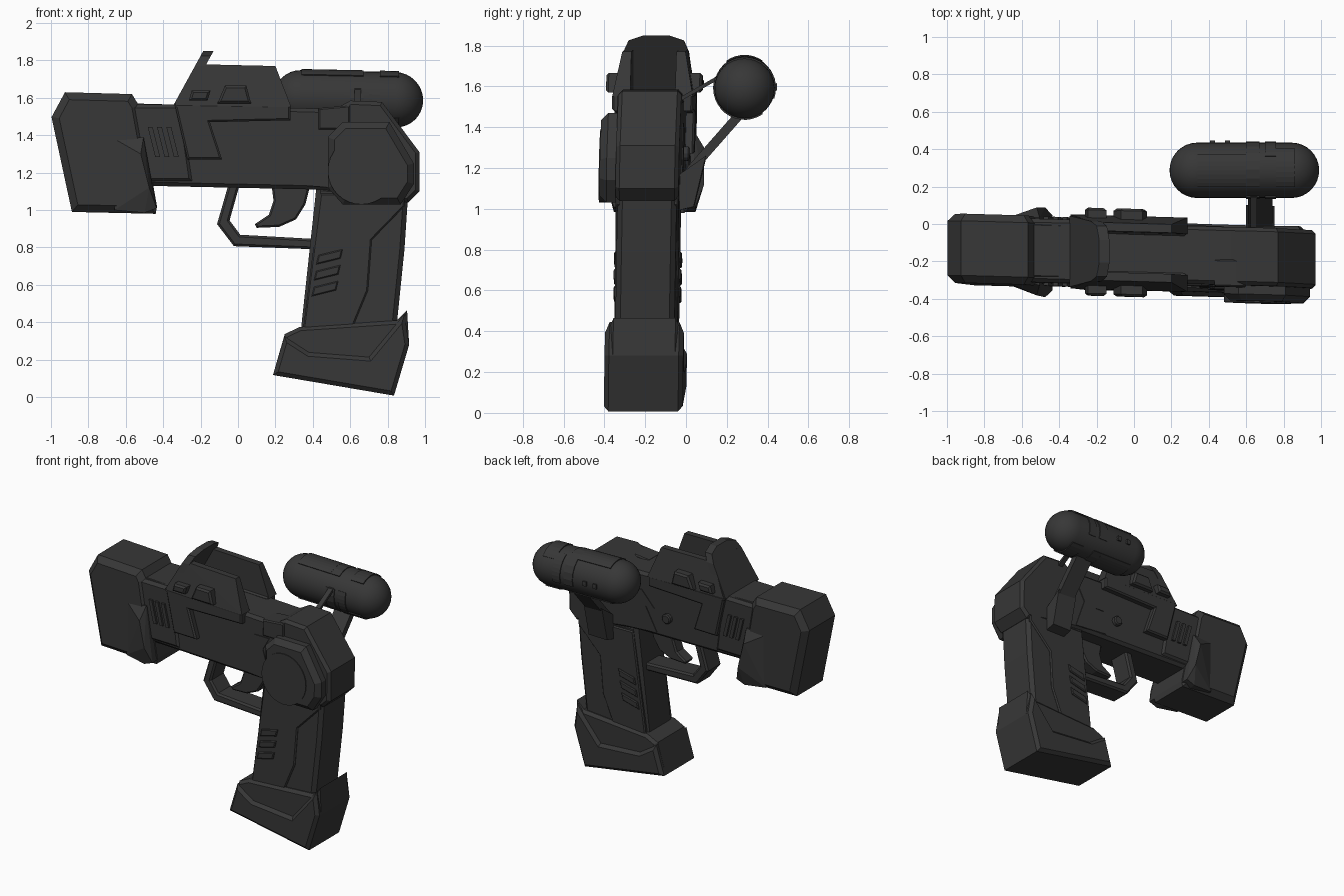
import bpy, bmesh, math
from mathutils import Vector, Matrix

if "Cube" in bpy.data.objects:
    bpy.data.objects.remove(bpy.data.objects["Cube"], do_unlink=True)

GREY = (0.038, 0.038, 0.038, 1)
mat = bpy.data.materials.new("charcoal grey")
mat.use_nodes = True
mat.diffuse_color = GREY
mat.node_tree.nodes["Principled BSDF"].inputs["Base Color"].default_value = GREY

# The gun leans very slightly and sits off the centre line
LEAN = Matrix(((1, 0, 0, 0), (-0.028, 1, 0.02, -0.187), (0, 0, 1, 0), (0, 0, 0, 1)))


def finish(name, bm, lean=True, smooth=False):
    bmesh.ops.recalc_face_normals(bm, faces=bm.faces)
    if lean:
        bm.transform(LEAN)
    me = bpy.data.meshes.new(name)
    bm.to_mesh(me)
    bm.free()
    me.materials.append(mat)
    ob = bpy.data.objects.new(name, me)
    bpy.context.collection.objects.link(ob)
    if smooth:
        bpy.ops.object.select_all(action='DESELECT')
        bpy.context.view_layer.objects.active = ob
        ob.select_set(True)
        bpy.ops.object.shade_smooth_by_angle(angle=math.radians(35))
    return ob


def add_prism(bm, pts, y0, y1, chamfer=0):
    """Extrude an x-z outline from y0 to y1 and chamfer the rims."""
    tmp = bmesh.new()
    base = tmp.faces.new([tmp.verts.new((x, y0, z)) for x, z in pts])
    ext = bmesh.ops.extrude_face_region(tmp, geom=[base], use_keep_orig=True)
    bmesh.ops.translate(tmp, vec=(0, y1 - y0, 0),
                        verts=[g for g in ext["geom"] if isinstance(g, bmesh.types.BMVert)])
    if chamfer:
        rims = [e for e in tmp.edges if abs(e.verts[0].co.y - e.verts[1].co.y) < 1e-5]
        bmesh.ops.bevel(tmp, geom=rims, offset=chamfer, segments=1,
                        affect='EDGES', profile=0.5, clamp_overlap=True)
    me = bpy.data.meshes.new("part")
    tmp.to_mesh(me)
    tmp.free()
    bm.from_mesh(me)
    bpy.data.meshes.remove(me)


def prism(name, pts, half, chamfer=0):
    bm = bmesh.new()
    add_prism(bm, pts, -half, half, chamfer)
    return finish(name, bm)


def side_plates(name, outlines, inner, outer, chamfer=0, sides=(1, -1)):
    bm = bmesh.new()
    for s in sides:
        for pts in outlines:
            add_prism(bm, pts, s * inner, s * outer, chamfer)
    return finish(name, bm)


def hull(name, points):
    bm = bmesh.new()
    for p in points:
        bm.verts.new(p)
    bmesh.ops.convex_hull(bm, input=bm.verts)
    return finish(name, bm)


def slanted(cx, cz, w, h, lean, rise=0):
    """Leaning rectangle outline."""
    return [(cx + sx * w / 2 + sz * lean, cz + sz * h / 2 + sx * rise)
            for sx, sz in ((-1, -1), (1, -1), (1, 1), (-1, 1))]


def beam(name, a, b, wx, thick):
    a, b = Vector(a), Vector(b)
    d = b - a
    bm = bmesh.new()
    bmesh.ops.create_cube(bm, size=1, matrix=Matrix.Diagonal((wx, thick, d.length, 1)))
    bm.transform(Matrix.Translation((a + b) / 2)
                 @ Matrix.Rotation(-math.atan2(d.y, d.z), 4, 'X'))
    return finish(name, bm, lean=False)


# Receiver
prism("receiver", [(-0.56, 1.57), (0.52, 1.54), (0.60, 1.585), (0.77, 1.578), (0.97, 1.31),
                   (0.97, 1.10), (0.91, 1.04), (0.42, 1.11), (-0.50, 1.13)], 0.155, 0.02)
prism("front_neck", [(-0.6, 1.565), (-0.30, 1.565), (-0.24, 1.15), (-0.55, 1.15)], 0.17, 0.02)
side_plates("neck_vents", [slanted(-0.45 + 0.05 * i, 1.365, 0.026, 0.16, -0.02)
                           for i in range(3)], 0.15, 0.185)
side_plates("receiver_panel", [[(0.24, 1.14), (0.33, 1.31), (0.26, 1.31), (0.36, 1.42),
                                (0.48, 1.42), (0.43, 1.33), (0.50, 1.12)]], 0.14, 0.160)

# Muzzle block with flared cheeks
prism("muzzle_block", [(-0.925, 1.63), (-0.567, 1.62), (-0.53, 1.56), (-0.433, 1.02),
                       (-0.44, 0.98), (-0.888, 0.99), (-0.997, 1.497)], 0.185, 0.04)
hull("muzzle_cheeks", [(x, s * y, z) for s in (1, -1) for x, y, z in (
    (-0.66, 0.18, 1.38), (-0.505, 0.18, 1.39), (-0.52, 0.235, 1.30), (-0.475, 0.24, 1.12),
    (-0.435, 0.20, 1.01), (-0.50, 0.20, 0.985), (-0.66, 0.18, 1.0))])

# Sight housing: rail, sloping side walls and front hood
side_plates("sight_rail", [[(-0.34, 1.57), (-0.27, 1.27), (-0.085, 1.27), (-0.15, 1.47),
                            (0.28, 1.48), (0.28, 1.56)]], 0.10, 0.198, 0.01)
for name, s in (("sight_wall_left", 1), ("sight_wall_right", -1)):
    hull(name, [(x, s * y, z) for x, z, ys in (
        (-0.34, 1.55, (0.11, 0.198)), (0.285, 1.55, (0.11, 0.198)),
        (0.20, 1.77, (0.11, 0.155)), (-0.225, 1.78, (0.11, 0.155))) for y in ys])
hull("sight_hood", [(-0.34 + (z - 1.57) * 0.55 + dx, s * y, z) for s in (1, -1)
                    for dx in (0, 0.055) for y, z in (
                        (0.19, 1.56), (0.16, 1.77), (0.135, 1.825), (0.06, 1.85))])
side_plates("sight_knobs", [slanted(-0.205, 1.612, 0.10, 0.055, 0.008),
                            [(-0.11, 1.57), (0.07, 1.57), (0.045, 1.665), (-0.07, 1.665)]],
            0.14, 0.235, 0.012)

# Trigger guard and trigger
prism("trigger_guard", [(-0.05, 1.14), (-0.112, 0.925), (-0.022, 0.807), (0.42, 0.79),
                        (0.42, 0.845), (0.012, 0.868), (-0.045, 0.945), (0.01, 1.14)],
      0.08, 0.012)
prism("trigger", [(0.18, 1.13), (0.19, 1.05), (0.165, 0.975), (0.09, 0.925), (0.10, 0.905),
                  (0.22, 0.91), (0.31, 0.95), (0.36, 1.03), (0.385, 1.13)], 0.045, 0.01)

# Grip
prism("grip", [(0.42, 1.13), (0.33, 0.30), (0.84, 0.30), (0.89, 0.79), (0.91, 1.09)],
      0.145, 0.025)
side_plates("grip_panel", [[(0.44, 1.09), (0.345, 0.34), (0.60, 0.34), (0.695, 0.57),
                            (0.715, 0.84), (0.89, 1.02), (0.89, 1.08)]], 0.12, 0.155, 0.008)
side_plates("grip_vents", [slanted(0.465 + 0.012 * i, 0.58 + 0.085 * i, 0.13, 0.05, 0.006, 0.016)
                           for i in range(3)], 0.14, 0.166, 0.006)

# Grip base with its raised wrap-around lip
prism("grip_base", [(0.25, 0.337), (0.33, 0.375), (0.85, 0.41), (0.904, 0.465),
                    (0.915, 0.28), (0.834, 0.01), (0.187, 0.118)], 0.172, 0.02)
prism("grip_base_lip", [(0.248, 0.325), (0.38, 0.24), (0.70, 0.215), (0.89, 0.445),
                        (0.915, 0.28), (0.834, 0.008), (0.187, 0.118)], 0.193, 0.022)

# Rear hub on the right side, with a round cap
hub = [(0.48, 1.39), (0.56, 1.47), (0.81, 1.47), (0.94, 1.25), (0.94, 1.14),
       (0.87, 1.03), (0.56, 1.03), (0.48, 1.12)]
side_plates("rear_hub", [hub], 0.12, 0.235, 0.035, (-1,))
disc = [(0.66 + 0.18 * math.cos(math.tau * i / 32), 1.21 + 0.18 * math.sin(math.tau * i / 32))
        for i in range(32)]
side_plates("hub_cap", [disc], 0.2, 0.241, 0, (-1,))
side_plates("hub_top_block", [[(0.43, 1.43), (0.43, 1.545), (0.60, 1.56), (0.60, 1.43)]],
            0.02, 0.165, 0.008, (-1,))

# Bolt on the left side
bolt = [(0.15 + 0.035 * math.cos(math.tau * i / 12), 1.27 + 0.035 * math.sin(math.tau * i / 12))
        for i in range(12)]
side_plates("side_bolt", [bolt], 0.14, 0.185, 0.008, (1,))

# Bracket and struts carrying the tank
hull("tank_bracket", [(x, y, z) for x in (0.60, 0.75) for y, z in (
    (0.14, 0.99), (0.225, 1.01), (0.25, 1.14), (0.28, 1.26), (0.14, 1.16))])
beam("tank_strut", (0.675, -0.02, 1.14), (0.675, 0.27, 1.47), 0.13, 0.045)
beam("tank_brace", (0.64, -0.04, 1.53), (0.64, 0.17, 1.65), 0.035, 0.018)

# Tank: lathed capsule with thin raised panels
TY, TR, X0, X1 = 0.287, 0.148, 0.19, 0.99


def axis_z(x):
    return 1.595 - 0.02 * (x - 0.59)


bm = bmesh.new()
CAP = 8
prof = [(X0 + TR * (1 - math.cos(a)), TR * math.sin(a))
        for a in (math.pi / 2 * i / CAP for i in range(CAP + 1))]
prof += [(X0 + X1 - x, r) for x, r in reversed(prof)]
vs = [bm.verts.new((x, r, 0)) for x, r in prof]
edges = [bm.edges.new(p) for p in zip(vs, vs[1:])]
bmesh.ops.spin(bm, geom=vs + edges, cent=(0, 0, 0), axis=(1, 0, 0),
               angle=math.tau, steps=32, use_duplicate=False)
bmesh.ops.remove_doubles(bm, verts=bm.verts, dist=0.0005)
for v in bm.verts:
    v.co += Vector((0, TY, axis_z(v.co.x)))
finish("tank", bm, lean=False, smooth=True)

bm = bmesh.new()


def arc_panel(x0, x1, a0, a1, r=TR + 0.006, steps=8):
    ring = []
    for i in range(steps + 1):
        a = math.radians(a0 + (a1 - a0) * i / steps)
        ring.append([bm.verts.new((x, TY + q * math.cos(a), axis_z(x) + q * math.sin(a)))
                     for x, q in ((x0, TR - 0.01), (x0, r), (x1, r), (x1, TR - 0.01))])
    for p, q in zip(ring, ring[1:]):
        for k in range(4):
            bm.faces.new((p[k], p[(k + 1) % 4], q[(k + 1) % 4], q[k]))
    bm.faces.new(ring[0])
    bm.faces.new(ring[-1])


for turn in (0, 180):
    arc_panel(0.34, 0.60, 55 + turn, 125 + turn)
    arc_panel(0.60, 0.67, -20 + turn, 125 + turn)
    arc_panel(0.70, 0.76, -20 + turn, 60 + turn)
    arc_panel(0.76, 0.86, 40 + turn, 125 + turn)
for x in (0.42, 0.50):
    arc_panel(x - 0.014, x + 0.014, -6, 6, TR + 0.012, 2)
finish("tank_panels", bm, lean=False)
